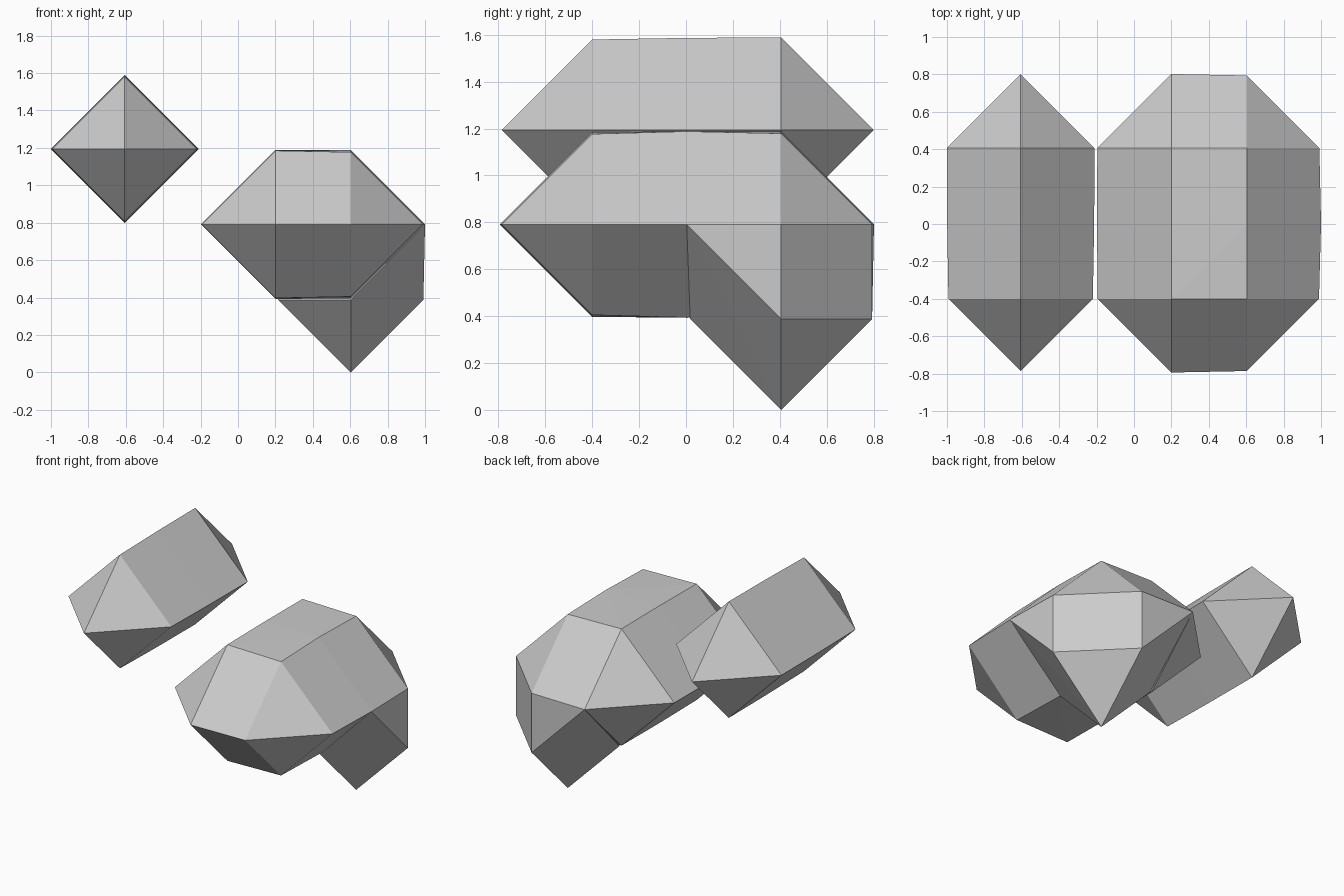
import bpy, bmesh
from mathutils import Vector

if "Cube" in bpy.data.objects:
    bpy.data.objects.remove(bpy.data.objects["Cube"], do_unlink=True)

STEP = 0.403
AXES = [Vector(a) for a in ((1, 0, 0), (-1, 0, 0), (0, 1, 0), (0, -1, 0), (0, 0, 1), (0, 0, -1))]
RIGHT, LEFT, BACK, FRONT, UP, DOWN = AXES

grey = bpy.data.materials.new("stone_grey")
grey.use_nodes = True
grey.diffuse_color = (0.6, 0.6, 0.6, 1)
grey.node_tree.nodes["Principled BSDF"].inputs["Base Color"].default_value = (0.6, 0.6, 0.6, 1)


def cell(x, y, z):
    """Centre of a lattice cell."""
    return Vector((0.2 + x * STEP, 0.003 + y * STEP, 0.388 + z * STEP))


def diamond(centre, radius):
    """Six corner points around a cell."""
    return [centre + axis * radius for axis in AXES]


def hull(name, points):
    """Flat-shaded convex crystal around the points."""
    bm = bmesh.new()
    for p in points:
        bm.verts.new(p)
    result = bmesh.ops.convex_hull(bm, input=bm.verts)
    loose = [v for v in bm.verts if not v.link_faces]
    bmesh.ops.delete(bm, geom=loose, context='VERTS')
    bmesh.ops.dissolve_limit(bm, angle_limit=0.002, verts=bm.verts, edges=bm.edges)
    bmesh.ops.recalc_face_normals(bm, faces=bm.faces)
    mesh = bpy.data.meshes.new(name)
    bm.to_mesh(mesh)
    bm.free()
    mesh.materials.append(grey)
    obj = bpy.data.objects.new(name, mesh)
    bpy.context.collection.objects.link(obj)
    return obj


# Long floating crystal
points = []
for y, radius in ((-1, 0.386), (0, 0.393), (1, 0.395)):
    points += diamond(cell(-2, y, 2), radius)
hull("floating_crystal", points)

# Wide main crystal, two cells across
points = []
for x, radii in ((0, (0.394, 0.398, 0.396)), (1, (0.386, 0.397, 0.388))):
    for y, radius in zip((-1, 0, 1), radii):
        points += diamond(cell(x, y, 1), radius)
hull("main_crystal", points)

# Lower spur, flared where it meets the main crystal
points = diamond(cell(1, 1, 0), 0.388)
points += [cell(1, 0, 1) + RIGHT * 0.397, cell(1, 1, 1) + RIGHT * 0.388,
           cell(1, 1, 1) + BACK * 0.388, cell(0, 1, 1) + BACK * 0.396]
hull("lower_spur", points)
